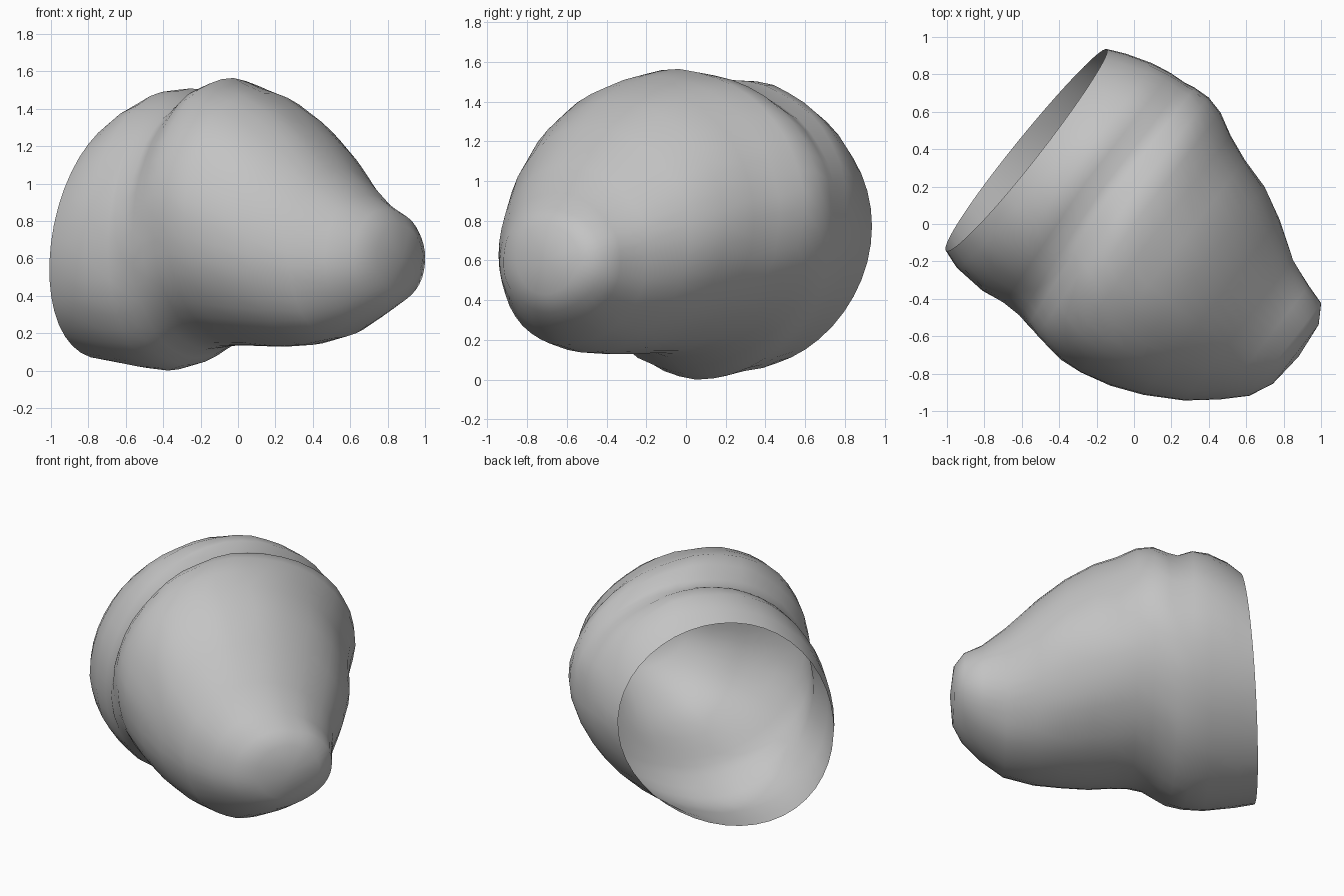
import bpy, bmesh, math
from mathutils import Vector, noise

cube = bpy.data.objects.get("Cube")
if cube:
    bpy.data.objects.remove(cube, do_unlink=True)

# Plain grey material
grey = bpy.data.materials.new("stone_grey")
grey.use_nodes = True
colour = (0.55, 0.55, 0.55, 1)
grey.diffuse_color = colour
grey.node_tree.nodes["Principled BSDF"].inputs["Base Color"].default_value = colour

# Body axis runs from the open mouth to the blunt nose
AXIS = Vector((0.79, -0.613, 0))
SIDE = Vector((0.613, 0.79, 0))
SEGMENTS = 44

# Sections: distance along axis, side min, side max, bottom, top
SECTIONS = [
    (-.70, -.73, .65, .07, 1.40), (-.60, -.76, .69, .05, 1.46),
    (-.45, -.78, .74, .025, 1.51), (-.34, -.76, .76, .01, 1.515),
    (-.25, -.76, .77, .04, 1.48), (-.19, -.775, .78, .08, 1.50),
    (-.10, -.79, .78, .125, 1.55), (0, -.80, .75, .14, 1.57),
    (.12, -.81, .69, .14, 1.54), (.26, -.80, .64, .14, 1.50),
    (.43, -.76, .58, .14, 1.41), (.60, -.69, .49, .145, 1.28),
    (.79, -.58, .37, .18, 1.09), (.94, -.46, .31, .27, .95),
    (1.05, -.35, .28, .35, .87), (1.11, -.22, .18, .44, .79),
]


def clamp(x):
    return max(0, min(1, x))


def section_ring(bm, section):
    """One elliptical section, leaning and slanted near the mouth, lumpy."""
    t, s0, s1, z0, z1 = section
    slant = 0.1 * clamp((-0.4 - t) / 0.3)
    mouth = clamp((0.1 - t) / 0.4)
    ring = []
    for i in range(SEGMENTS):
        a = math.tau * i / SEGMENTS
        lean = 0.07 * mouth - 0.04 * math.sin(a)
        scale = 1 / math.hypot(1, lean)
        across = (math.cos(a) + lean * math.sin(a)) * scale
        up = (math.sin(a) + lean * math.cos(a)) * scale
        side = (s0 + s1) / 2 + (s1 - s0) / 2 * across
        z = (z0 + z1) / 2 + (z1 - z0) / 2 * up
        # The groove sits further forward on the -side
        swing = -0.1 * min(side, 0) * max(0, 1 - abs(t + 0.2) / 0.4)
        co = AXIS * (t + slant * (z - 0.7) + swing) + SIDE * side
        co.z = z
        if t > SECTIONS[0][0]:
            out = SIDE * across + Vector((0, 0, up))
            co += out * 0.01 * noise.noise(co * 6)
        ring.append(bm.verts.new(co))
    return ring


# Open hollow shell with a closed nose
bm = bmesh.new()
rings = [section_ring(bm, s) for s in SECTIONS]
tip = bm.verts.new(AXIS * 1.13 + SIDE * -0.02 + Vector((0, 0, 0.61)))
for i in range(SEGMENTS):
    j = (i + 1) % SEGMENTS
    for a, b in zip(rings, rings[1:]):
        bm.faces.new((a[i], a[j], b[j], b[i]))
    bm.faces.new((rings[-1][i], rings[-1][j], tip))
bmesh.ops.recalc_face_normals(bm, faces=bm.faces)

# Stand the shell on the ground
low = min(v.co.z for v in bm.verts)
bmesh.ops.translate(bm, verts=bm.verts, vec=(0, 0, -low))

mesh = bpy.data.meshes.new("hollow_shell")
bm.to_mesh(mesh)
bm.free()
mesh.materials.append(grey)
for face in mesh.polygons:
    face.use_smooth = True
shell = bpy.data.objects.new("hollow_shell", mesh)
bpy.context.collection.objects.link(shell)
